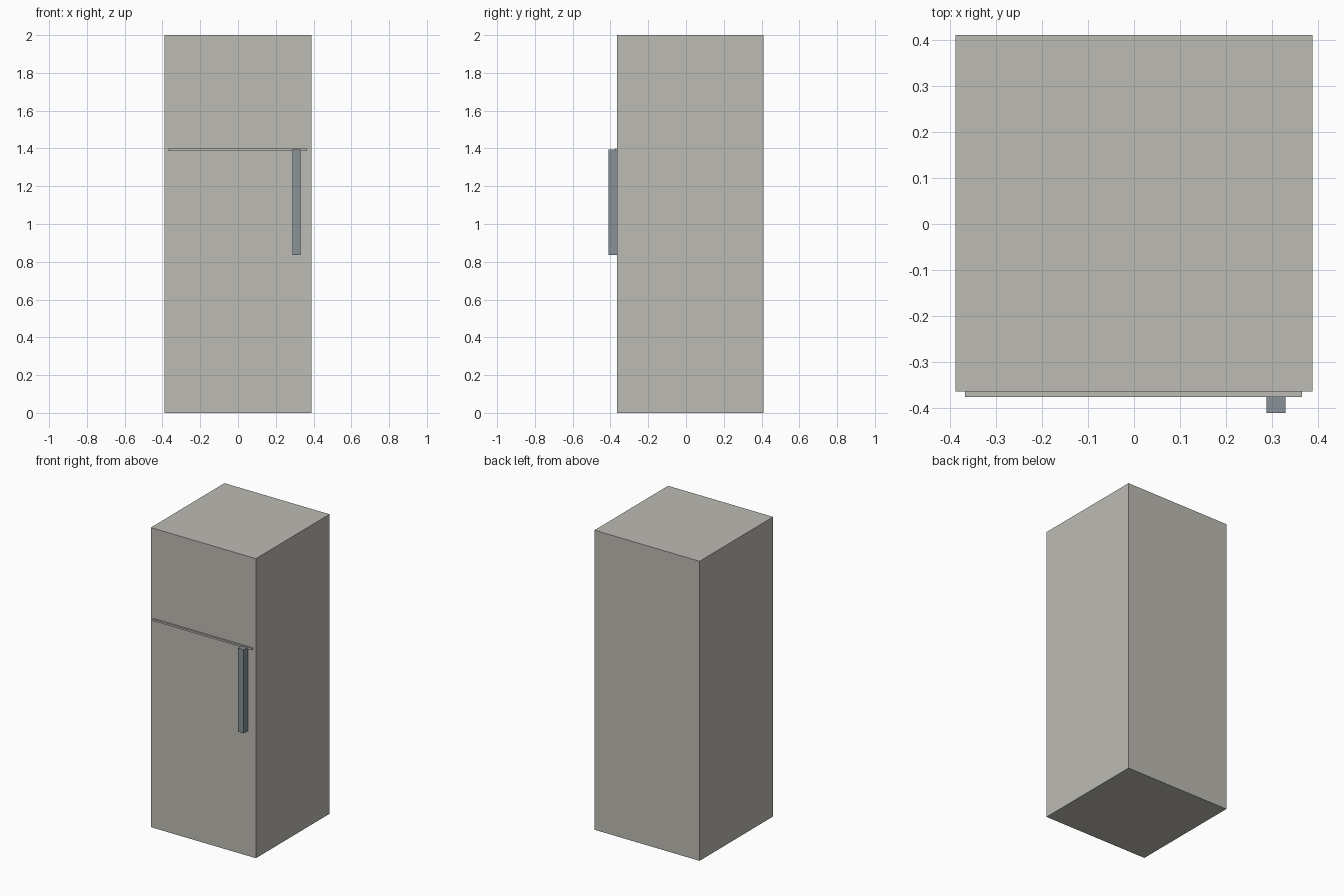
import bpy

default_cube = bpy.data.objects.get("Cube")
if default_cube:
    bpy.data.objects.remove(default_cube, do_unlink=True)


def make_material(name, colour):
    mat = bpy.data.materials.new(name)
    mat.use_nodes = True
    mat.diffuse_color = (*colour, 1)
    bsdf = next(n for n in mat.node_tree.nodes if n.type == "BSDF_PRINCIPLED")
    bsdf.inputs["Base Color"].default_value = (*colour, 1)
    return mat


def box(name, low, high, mat):
    """Flat-faced box between two opposite corners."""
    centre = [(a + b) / 2 for a, b in zip(low, high)]
    size = [b - a for a, b in zip(low, high)]
    bpy.ops.mesh.primitive_cube_add(size=1, location=centre)
    obj = bpy.context.object
    obj.name = name
    obj.scale = size
    bpy.ops.object.transform_apply(location=False, rotation=False, scale=True)
    obj.data.materials.append(mat)
    return obj


enamel = make_material("warm grey enamel", (0.51, 0.497, 0.456))
steel = make_material("blue grey steel", (0.246, 0.287, 0.319))

front = -0.365

# Cabinet
box("cabinet", (-0.388, front, 0), (0.388, 0.411, 2), enamel)

# Thin strip dividing the freezer door from the main door
box("door_divider", (-0.368, front - 0.011, 1.387), (0.366, front + 0.01, 1.399), enamel)

# Upright handle on the main door
box("door_handle", (0.288, -0.411, 0.836), (0.33, front + 0.01, 1.394), steel)
